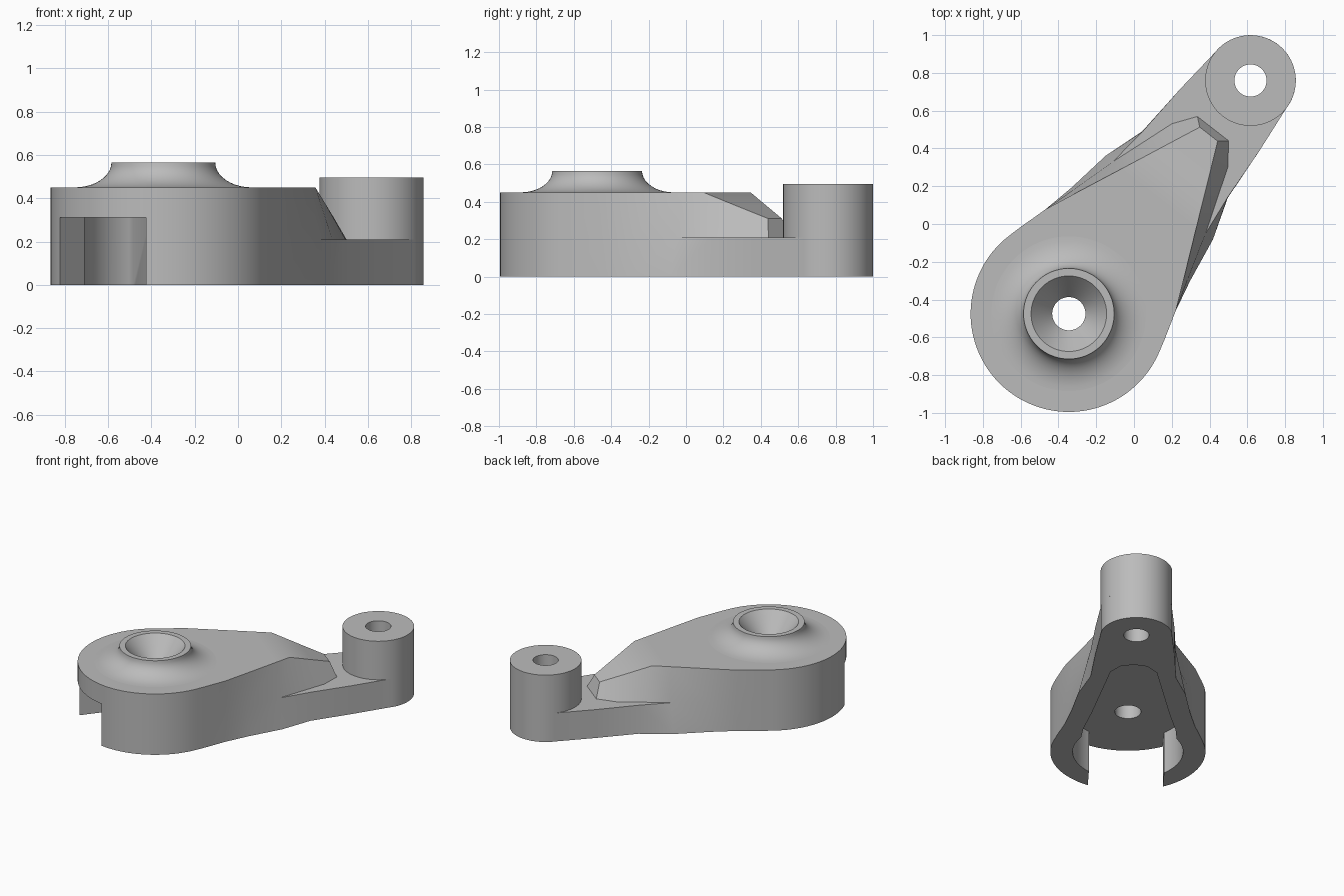
import bpy, bmesh
from math import sin, cos, radians, atan2
from mathutils import Matrix

if "Cube" in bpy.data.objects:
    bpy.data.objects.remove(bpy.data.objects["Cube"])

grey = bpy.data.materials.new("cast_grey")
grey.use_nodes = True
grey.diffuse_color = (0.5, 0.5, 0.5, 1)
grey.node_tree.nodes["Principled BSDF"].inputs["Base Color"].default_value = (0.5, 0.5, 0.5, 1)

# Local frame: x runs along the arm from the large hub to the small one
REACH = 1.565
PLACE = Matrix.Translation((-0.345, -0.475, 0)) @ Matrix.Rotation(atan2(1.235, 0.962), 4, 'Z')
STEP, TOP, ROOF = 0.21, 0.45, 0.31


def finish(bm, name):
    bmesh.ops.remove_doubles(bm, verts=bm.verts, dist=1e-4)
    bmesh.ops.recalc_face_normals(bm, faces=bm.faces)
    mesh = bpy.data.meshes.new(name)
    bm.to_mesh(mesh)
    bm.free()
    mesh.materials.append(grey)
    obj = bpy.data.objects.new(name, mesh)
    bpy.context.collection.objects.link(obj)
    obj.matrix_world = PLACE
    return obj


def loft(name, rings):
    """Closed solid from half outlines (x, y, z), mirrored in y."""
    bm = bmesh.new()
    sides = [[[bm.verts.new((x, y * m, z)) for x, y, z in ring] for ring in rings]
             for m in (1, -1)]
    for side in sides:
        for a, b in zip(side, side[1:]):
            for i in range(len(a) - 1):
                bm.faces.new((a[i], a[i + 1], b[i + 1], b[i]))
    for k in (0, -1):
        l, r = sides[0][k], sides[1][k]
        for i in range(len(l) - 1):
            bm.faces.new((l[i], l[i + 1], r[i + 1], r[i]))
    return finish(bm, name)


def lathe(name, profile, x=0.0, closed=False, n=72):
    bm = bmesh.new()
    cols = [[bm.verts.new((x + r * cos(radians(360 * k / n)), r * sin(radians(360 * k / n)), z))
             for r, z in profile] for k in range(n)]
    count = len(profile)
    for k in range(n):
        a, b = cols[k], cols[(k + 1) % n]
        for i in range(count if closed else count - 1):
            j = (i + 1) % count
            bm.faces.new((a[i], b[i], b[j], a[j]))
    return finish(bm, name)


def arc(r, start, end, n, x=0.0):
    angles = [radians(start + (end - start) * i / n) for i in range(n + 1)]
    return [(x + r * cos(a), r * sin(a)) for a in angles]


def at(points, z):
    return [(x, y, z) for x, y in points]


# Lever body: stepped arm with flared flanks and a sloping nose
hub = arc(0.52, 180, 75, 30) + [(0.2, 0.485), (0.36, 0.437)]
tip = arc(0.24, 90, 0, 20, REACH)
base = hub + [(0.53, 0.40), (0.78, 0.36), (1.0, 0.287), (1.3, 0.266)] + tip
edge = hub + [(0.53, 0.385), (0.78, 0.31), (1.0, 0.285), (1.3, 0.266)] + tip
foot = hub + [(0.53, 0.385), (0.78, 0.31), (0.95, 0.25), (1.128, 0.188), (1.242, 0.105)]
foot += [(1.242, 0)] * (len(tip) - 1)
crown = at(hub + [(0.53, 0.362), (0.78, 0.25), (0.88, 0.205)], TOP)
crown += [(1.06, 0.125, 0.372), (1.205, 0.06, ROOF)]
crown += [(1.205, 0, ROOF)] * (len(tip) - 1)
body = loft("lever_body", [at(base, 0), at(edge, STEP), at(foot, STEP), crown])

# Underside pocket, open through the hub wall
inner = [(-0.7, 0), (-0.7, 0.252), (-0.27, 0.252)] + arc(0.37, 137, 60, 24) + [(0.3, 0.31)]
mouth = inner + [(0.52, 0.26), (1.07, 0.155), (1.15, 0.09), (1.17, 0)]
ceiling = inner + [(0.5, 0.25), (0.85, 0.15), (0.93, 0.08), (0.95, 0)]
pocket = loft("pocket_cutter", [at(mouth, -0.02), at(mouth, 0), at(ceiling, ROOF)])


# Bores
def bore(name, r, x, low, high):
    return lathe(name, [(0, low), (r, low), (r, high), (0, high)], x)


cutters = [pocket,
           bore("hub_bore_cutter", 0.105, 0, 0.2, 0.7),
           bore("tip_bore_cutter", 0.085, REACH, -0.1, 0.4)]
bpy.context.view_layer.objects.active = body
for cutter in cutters:
    cutter.hide_render = True
    mod = body.modifiers.new(cutter.name, 'BOOLEAN')
    mod.operation = 'DIFFERENCE'
    mod.solver = 'EXACT'
    mod.object = cutter
    bpy.ops.object.modifier_apply(modifier=mod.name)
for cutter in cutters:
    bpy.data.objects.remove(cutter)

# Hub collar: concave flare, flat rim, funnel and bore
flare = [(0.41 - 0.17 * sin(radians(a)), 0.565 - 0.115 * cos(radians(a)))
         for a in range(0, 91, 9)]
collar = lathe("hub_collar", flare + [(0.2, 0.565), (0.088, 0.43), (0.088, ROOF), (0.105, ROOF)])

# Pin boss at the small end
boss = lathe("pin_boss", [(0.085, STEP), (0.085, 0.495), (0.24, 0.495), (0.24, STEP)],
             REACH, closed=True)

bpy.ops.object.select_all(action='DESELECT')
for obj in (body, collar, boss):
    obj.select_set(True)
bpy.context.view_layer.objects.active = body
bpy.ops.object.shade_smooth_by_angle(angle=radians(25))
